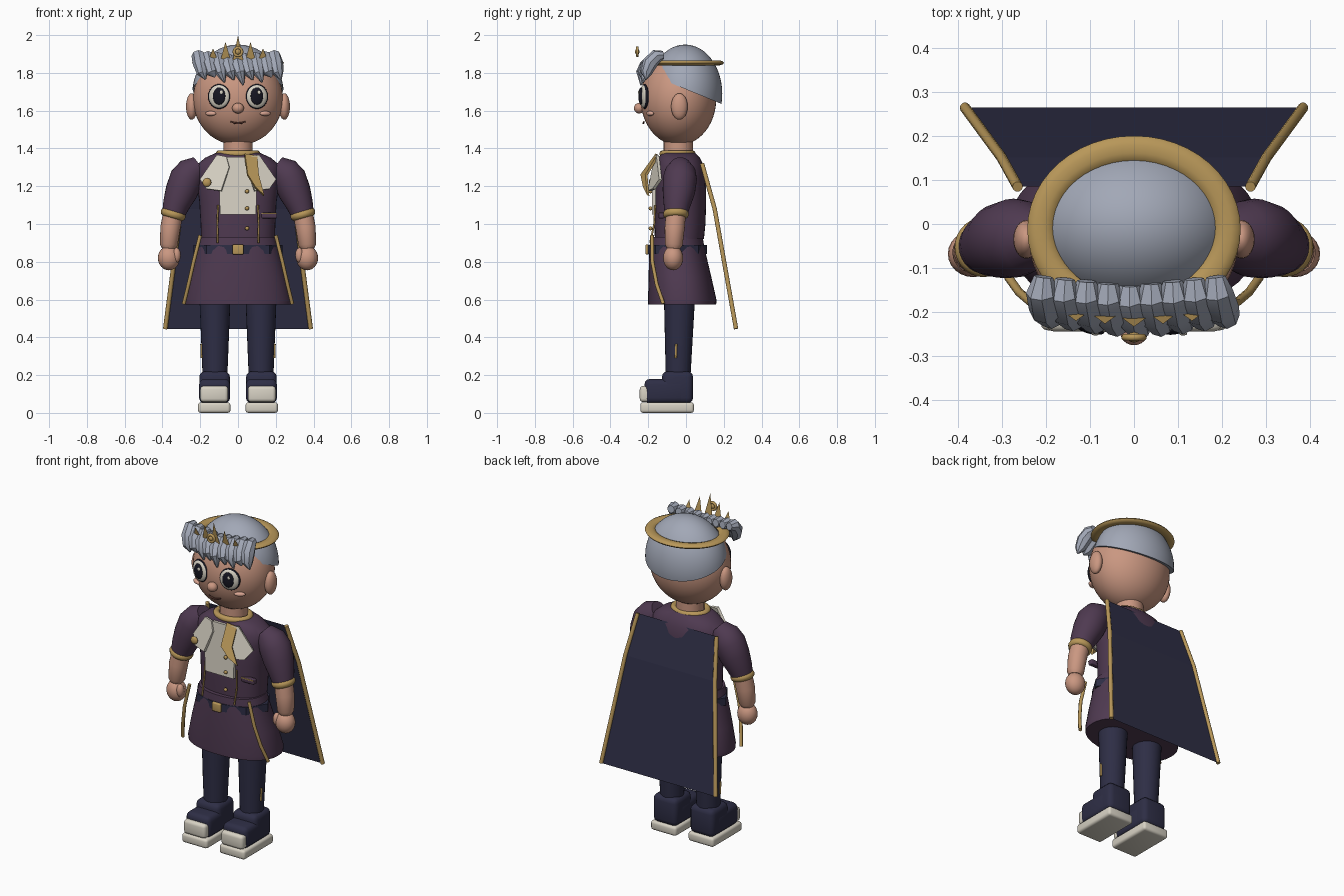
import bpy, bmesh, math
from mathutils import Vector, Matrix

if "Cube" in bpy.data.objects:
    bpy.data.objects.remove(bpy.data.objects["Cube"])


def mat(name, r, g, b):
    m = bpy.data.materials.new(name)
    m.diffuse_color = (r, g, b, 1)
    m.use_nodes = True
    m.node_tree.nodes["Principled BSDF"].inputs["Base Color"].default_value = m.diffuse_color
    return m


HAIR = mat("silver_hair", .36, .39, .47)
SKIN = mat("skin", .59, .31, .22)
PURPLE = mat("purple_cloth", .078, .042, .082)
NAVY = mat("navy_cloth", .027, .027, .06)
GOLD = mat("gold", .48, .31, .10)
CREAM = mat("cream", .68, .64, .55)
DARK = mat("eye_dark", .008, .008, .016)
MOUTH = mat("mouth_brown", .16, .06, .045)
BLUSH = mat("blush", .70, .38, .29)


def finish(name, bm, m, angle=40):
    bmesh.ops.recalc_face_normals(bm, faces=bm.faces)
    me = bpy.data.meshes.new(name)
    bm.to_mesh(me)
    bm.free()
    ob = bpy.data.objects.new(name, me)
    bpy.context.collection.objects.link(ob)
    me.materials.append(m)
    if angle:
        bpy.ops.object.select_all(action='DESELECT')
        ob.select_set(True)
        bpy.context.view_layer.objects.active = ob
        bpy.ops.object.shade_smooth_by_angle(angle=math.radians(angle))
    return ob


def ball(name, c, r, m, yaw=0, seg=32):
    bm = bmesh.new()
    bmesh.ops.create_uvsphere(bm, u_segments=seg, v_segments=seg // 2, radius=1)
    bm.transform(Matrix.Translation(c) @ Matrix.Rotation(yaw, 4, 'Z') @ Matrix.Diagonal((*r, 1)))
    return finish(name, bm, m, 60)


def skin_rings(name, rings, m, angle=40):
    bm = bmesh.new()
    rows = [[bm.verts.new(p) for p in ring] for ring in rings]
    n = len(rows[0])
    for a, b in zip(rows, rows[1:]):
        for i in range(n):
            bm.faces.new((a[i], a[(i + 1) % n], b[(i + 1) % n], b[i]))
    bm.faces.new(rows[0])
    bm.faces.new(rows[-1])
    return finish(name, bm, m, angle)


def loft(name, sections, m, n=40, power=2.0, angle=40):
    """Stack of superellipse sections: (z, centre y, rx, ry)."""
    def ring(z, cy, rx, ry):
        out = []
        for i in range(n):
            c, s = math.cos(2 * math.pi * i / n), math.sin(2 * math.pi * i / n)
            out.append((math.copysign(abs(c) ** (2 / power), c) * rx,
                        cy + math.copysign(abs(s) ** (2 / power), s) * ry, z))
        return out
    return skin_rings(name, [ring(*s) for s in sections], m, angle)


def tube(name, pts, radii, m, n=20, ref=(0, 1, 0), angle=50):
    pts = [Vector(p) for p in pts]
    rings = []
    for i, p in enumerate(pts):
        t = (pts[min(i + 1, len(pts) - 1)] - pts[max(i - 1, 0)]).normalized()
        u = t.cross(Vector(ref)).normalized()
        v = t.cross(u)
        rings.append([p + radii[i] * (u * math.cos(2 * math.pi * k / n) + v * math.sin(2 * math.pi * k / n))
                      for k in range(n)])
    return skin_rings(name, rings, m, angle)


def ring(name, c, rx, ry, minor, m, rot=None, zscale=1, seg=48):
    bm = bmesh.new()
    rows = [[bm.verts.new(((rx + minor * math.cos(b)) * math.cos(a), (ry + minor * math.cos(b)) * math.sin(a),
                           minor * zscale * math.sin(b)))
             for b in [2 * math.pi * j / 10 for j in range(10)]]
            for a in [2 * math.pi * i / seg for i in range(seg)]]
    for i in range(seg):
        a, b = rows[i], rows[(i + 1) % seg]
        for j in range(10):
            bm.faces.new((a[j], b[j], b[(j + 1) % 10], a[(j + 1) % 10]))
    bm.transform(Matrix.Translation(c) @ (rot or Matrix()))
    return finish(name, bm, m, 60)


def box(name, c, size, m, bevel=0.0):
    bm = bmesh.new()
    bmesh.ops.create_cube(bm, size=1)
    bm.transform(Matrix.Translation(c) @ Matrix.Diagonal((*size, 1)))
    if bevel:
        bmesh.ops.bevel(bm, geom=bm.edges[:], offset=bevel, segments=3, profile=.5, affect='EDGES')
    return finish(name, bm, m)


def plate(name, pts, m, thick=0.0):
    bm = bmesh.new()
    bm.faces.new([bm.verts.new(p) for p in pts])
    ob = finish(name, bm, m, 0)
    if thick:
        mod = ob.modifiers.new("thickness", 'SOLIDIFY')
        mod.thickness, mod.offset = thick, 0
    return ob


# head, face and neck
ball("head", (0, -.04, 1.662), (.238, .2, .245), SKIN, seg=48)
tube("neck", [(0, -.04, 1.34), (0, -.04, 1.46)], [.078, .078], SKIN, 32)
ball("nose", (0, -.248, 1.613), (.031, .028, .028), SKIN)
tube("mouth", [(x, -.226 + 2 * x * x, 1.533 + 6 * x * x) for x in (-.04, -.02, 0, .02, .04)],
     [.003, .005, .005, .005, .003], MOUTH, 8)

# hair cap, cut by a tilted plane
bm = bmesh.new()
bmesh.ops.create_uvsphere(bm, u_segments=48, v_segments=24, radius=1)
bm.transform(Matrix.Translation((0, -.005, 1.69)) @ Matrix.Diagonal((.242, .197, .26, 1)))
cut = bmesh.ops.bisect_plane(bm, geom=bm.verts[:] + bm.edges[:] + bm.faces[:], plane_co=(0, .19, 1.635),
                             plane_no=(0, .41, 1), clear_inner=True)
bmesh.ops.edgeloop_fill(bm, edges=[e for e in cut["geom_cut"] if isinstance(e, bmesh.types.BMEdge)])
finish("hair_cap", bm, HAIR)

# fringe locks sweeping over the forehead
for i in range(9):
    x = -.2 + .05 * i
    k = abs(x) / .2
    top = 1.875 + .02 * k
    tip = 1.735 + .03 * k + (.02 if i % 2 else 0)
    tube("fringe_lock", [(x * .98 - .01, -.14 + .02 * k, top), (x - .01, -.17 + .015 * k, top - .005),
                         (x, -.212 + .02 * k, top - .045), (x + .012, -.235 + .025 * k, 1.80),
                         (x + .028, -.238 + .025 * k, tip)],
         [.022, .036, .04, .03, .004], HAIR, 8, ref=(1, 0, 0), angle=35)

# circlet and crown points
ring("circlet", (0, -.012, 1.853), .213, .183, .03, GOLD, zscale=.45)
for x, tip in ((0, 1.998), (-.066, 1.965), (.066, 1.965), (-.132, 1.93), (.132, 1.93)):
    y = -.212 + abs(x) * .1
    plate("crown_point", [(x - .03, y, 1.855), (x + .03, y, 1.855), (x, y - .022, tip)], GOLD)
ring("crown_jewel_rim", (0, -.258, 1.912), .021, .021, .008, GOLD, Matrix.Rotation(math.pi / 2, 4, 'X'), seg=20)
ball("crown_jewel", (0, -.258, 1.912), (.016, .012, .016), GOLD, seg=12)

# jacket, skirt, belt and collar
loft("jacket", [(.92, -.035, .195, .13), (1.0, -.032, .198, .135), (1.12, -.03, .205, .137),
                (1.25, -.03, .222, .135), (1.31, -.032, .222, .125), (1.35, -.036, .175, .11),
                (1.375, -.04, .12, .09)], PURPLE, power=2.3)
loft("coat_skirt", [(.93, -.05, .2, .138), (.86, -.047, .217, .148), (.72, -.032, .257, .166),
                    (.6, -.02, .287, .181), (.575, -.02, .285, .18)], PURPLE, power=2.25)
loft("belt", [(.842, -.048, .235, .16), (.888, -.048, .235, .16)], NAVY, n=8, angle=0)
box("buckle", (0, -.205, .865), (.058, .02, .052), GOLD, .006)
ring("collar", (0, -.045, 1.372), .1, .078, .018, GOLD)

# shirt front with tie and buttons
plate("shirt_front", [(-.095, -.17, 1.05), (.095, -.17, 1.05), (.1, -.172, 1.2), (.06, -.152, 1.355),
                      (-.06, -.152, 1.355), (-.1, -.172, 1.2)], CREAM, .018)
plate("tie", [(.035, -.155, 1.37), (.1, -.15, 1.36), (.108, -.21, 1.26), (.137, -.2, 1.15),
              (.09, -.222, 1.195), (.05, -.235, 1.26)], GOLD, .014)
for z in (1.173, 1.083, .977):
    ball("button", (.048, -.188, z), (.011, .01, .011), GOLD, seg=12)
ball("brooch", (-.165, -.185, 1.22), (.024, .012, .024), GOLD, seg=12)
box("pocket", (.165, -.13, 1.045), (.085, .03, .03), PURPLE, .005)
box("pocket_trim", (.165, -.147, 1.056), (.08, .006, .005), GOLD)

# cape sheet
bm = bmesh.new()
cape = [(.265, .085, 1.32), (.302, .152, 1.08), (.385, .265, .445)]
rows = [[bm.verts.new((s * x, y, z)) for s in (-1, 1)] for x, y, z in cape]
for a, b in zip(rows, rows[1:]):
    bm.faces.new((a[0], a[1], b[1], b[0]))
finish("cape", bm, NAVY, 0)

# everything that comes in left and right pairs
for s in (-1, 1):
    def P(*pts):
        return [(s * x, y, z) for x, y, z in pts]

    ball("ear", (s * .245, -.035, 1.622), (.03, .044, .07), SKIN, seg=24)
    yaw = s * .25
    ball("eye_rim", (s * .1, -.219, 1.675), (.061, .017, .066), DARK, yaw)
    ball("eye_white", (s * .1, -.223, 1.675), (.056, .02, .061), CREAM, yaw)
    ball("iris", (s * .1, -.238, 1.677), (.034, .012, .046), DARK, yaw)
    ball("eye_glint", (s * .1 + .012, -.25, 1.697), (.009, .004, .011), CREAM, seg=12)
    ball("cheek", (s * .145, -.19, 1.585), (.032, .014, .013), BLUSH, s * .5, 20)

    plate("lapel", P((.11, -.15, 1.365), (.2, -.135, 1.235), (.165, -.17, 1.185), (.088, -.195, 1.175),
                     (.045, -.17, 1.3), (.06, -.16, 1.355)), CREAM, .016)
    tube("jacket_piping", P((.105, -.163, 1.1), (.11, -.168, 1.0), (.108, -.19, .9)), [.005] * 3, GOLD, 8)

    tube("sleeve", P((.2, -.03, 1.31), (.245, -.03, 1.275), (.272, -.032, 1.24), (.3, -.038, 1.17),
                     (.328, -.048, 1.1), (.343, -.053, 1.05)), [.055, .082, .09, .086, .071, .06], PURPLE, 28)
    lean = Matrix.Rotation(-s * .28, 4, 'Y')
    ring("cuff", (s * .343, -.053, 1.052), .05, .05, .018, GOLD, lean, 1.2, 28)
    tube("forearm", P((.343, -.053, 1.06), (.358, -.06, .98), (.367, -.065, .89), (.368, -.066, .87)),
         [.053, .053, .047, .035], SKIN, 24)
    ball("hand", (s * .366, -.068, .82), (.058, .053, .065), SKIN, seg=24)
    ball("thumb", (s * .325, -.09, .835), (.022, .024, .04), SKIN, seg=16)

    tube("coat_trim", P((.2, -.18, .94), (.235, -.178, .8), (.262, -.155, .68), (.287, -.12, .578)),
         [.01] * 4, GOLD, 8)
    tube("cape_trim", P(*cape), [.012, .012, .012], GOLD, 10)

    tube("trouser_leg", P((.122, -.035, .66), (.122, -.035, .58), (.122, -.042, .18)), [.083, .081, .065], NAVY, 28)
    tube("leg_stripe", P((.194, -.052, .365), (.192, -.054, .29)), [.006, .006], GOLD, 8)
    box("shoe_heel", (s * .124, -.045, .135), (.162, .165, .17), NAVY, .03)
    box("shoe_toe", (s * .124, -.11, .115), (.164, .22, .13), NAVY, .03)
    box("toe_cap", (s * .126, -.215, .1), (.148, .06, .085), CREAM, .018)
    box("sole", (s * .126, -.1, .028), (.172, .284, .056), CREAM, .015)
